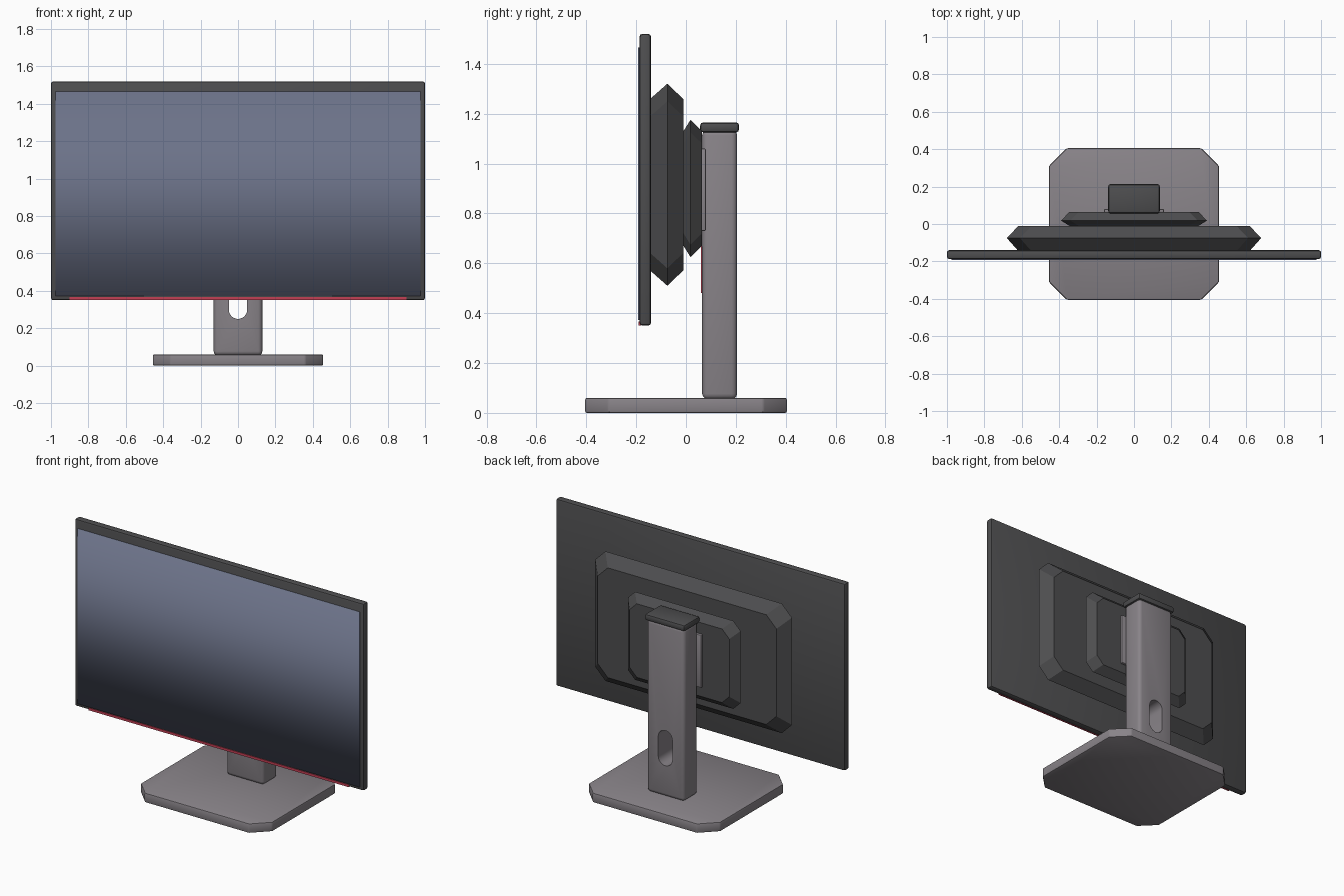
import bpy, bmesh, math

cube = bpy.data.objects.get("Cube")
if cube:
    bpy.data.objects.remove(cube, do_unlink=True)


def material(name, colour):
    m = bpy.data.materials.new(name)
    m.use_nodes = True
    m.diffuse_color = (*colour, 1)
    m.node_tree.nodes["Principled BSDF"].inputs["Base Color"].default_value = (*colour, 1)
    return m


charcoal = material("charcoal plastic", (0.075, 0.075, 0.078))
grey = material("warm grey metal", (0.25, 0.23, 0.25))
glass = material("slate blue screen", (0.15, 0.17, 0.25))
red = material("red accent", (0.55, 0.05, 0.09))


def finish(name, bm, mat, bevel=0, segments=2, smooth=True):
    bmesh.ops.recalc_face_normals(bm, faces=bm.faces)
    mesh = bpy.data.meshes.new(name)
    bm.to_mesh(mesh)
    bm.free()
    ob = bpy.data.objects.new(name, mesh)
    bpy.context.collection.objects.link(ob)
    mesh.materials.append(mat)
    bpy.ops.object.select_all(action="DESELECT")
    ob.select_set(True)
    bpy.context.view_layer.objects.active = ob
    if bevel:
        mod = ob.modifiers.new("soft edges", "BEVEL")
        mod.width, mod.segments, mod.limit_method = bevel, segments, "ANGLE"
        bpy.ops.object.modifier_apply(modifier=mod.name)
    if smooth:
        bpy.ops.object.shade_smooth_by_angle(angle=math.radians(35))
    return ob


def box(name, x, y, z, mat, **kw):
    """Box spanning -x..x and the given y and z ranges."""
    bm = bmesh.new()
    bmesh.ops.create_cube(bm, size=1)
    for v in bm.verts:
        v.co = (v.co.x * 2 * x, y[0] if v.co.y < 0 else y[1], z[0] if v.co.z < 0 else z[1])
    return finish(name, bm, mat, **kw)


def octagon(w, h, c):
    """Rectangle outline with cut corners."""
    return [(w - c, -h), (w, c - h), (w, h - c), (w - c, h),
            (c - w, h), (-w, h - c), (-w, c - h), (c - w, -h)]


def loft(name, sections, place, mat, **kw):
    """Bridge stacked outlines and cap both ends."""
    bm = bmesh.new()
    rings = [[bm.verts.new(place(a, b, d)) for a, b in pts] for d, pts in sections]
    for low, high in zip(rings, rings[1:]):
        for i in range(len(low)):
            j = (i + 1) % len(low)
            bm.faces.new((low[i], low[j], high[j], high[i]))
    bm.faces.new(rings[0][::-1])
    bm.faces.new(rings[-1])
    return finish(name, bm, mat, **kw)


def housing(name, w, h, mid_z, ys, inset, corner):
    """Ridged shell: widest at the middle depth, tapering to both ends."""
    small = octagon(w - inset, h - inset, corner)
    big = octagon(w, h, corner)
    loft(name, list(zip(ys, (small, big, small))),
         lambda a, b, d: (a, d, b + mid_z), charcoal, smooth=False)


# Display panel, screen and accent strip
box("panel_frame", 1.0, (-0.187, -0.14), (0.35, 1.52), charcoal, bevel=0.012)
screen = box("screen", 0.975, (-0.192, -0.18), (0.372, 1.465), glass, smooth=False)
for poly in screen.data.polygons:
    poly.use_smooth = True
for edge in screen.data.edges:
    a, b = (screen.data.vertices[i].co for i in edge.vertices)
    edge.use_edge_sharp = abs(a.x - b.x) < 0.01      # soft only along top and bottom
box("accent_strip", 0.9, (-0.191, -0.18), (0.351, 0.366), red, smooth=False)

# Rear shells
housing("rear_housing", 0.68, 0.405, 0.915, (-0.145, -0.075, -0.01), 0.062, 0.07)
housing("mount_housing", 0.39, 0.275, 0.9, (-0.01, 0.018, 0.065), 0.045, 0.05)
box("mount_plate", 0.16, (0.06, 0.08), (0.73, 1.06), grey, bevel=0.005)

# Stand pillar with a rounded cable slot
pillar = box("stand_pillar", 0.13, (0.065, 0.205), (0.055, 1.135), grey, bevel=0.022, segments=3)
r, low, high = 0.049, 0.25, 0.47
outline = []
for centre, start in ((low + r, math.pi), (high - r, 0)):
    for i in range(13):
        t = start + math.pi * i / 12
        outline.append((r * math.cos(t), centre + r * math.sin(t)))
cutter = loft("slot_cutter", [(0.0, outline), (0.3, outline)],
              lambda a, b, d: (a, d, b), grey)
cutter.hide_render = True
bpy.context.view_layer.objects.active = pillar
cut = pillar.modifiers.new("cable slot", "BOOLEAN")
cut.operation, cut.object, cut.solver = "DIFFERENCE", cutter, "EXACT"
bpy.ops.object.modifier_apply(modifier=cut.name)
bpy.data.objects.remove(cutter, do_unlink=True)
bpy.ops.object.select_all(action="DESELECT")
pillar.select_set(True)
bpy.ops.object.shade_smooth_by_angle(angle=math.radians(35))
box("pillar_guide", 0.03, (0.06, 0.067), (0.48, 0.73), red, smooth=False)
box("pillar_cap", 0.138, (0.057, 0.213), (1.125, 1.165), charcoal, bevel=0.012)

# Base plate with cut corners
plate = octagon(0.455, 0.405, 0.095)
loft("stand_base", [(0.0, plate), (0.06, plate)],
     lambda a, b, d: (a, b, d), grey, bevel=0.008)
